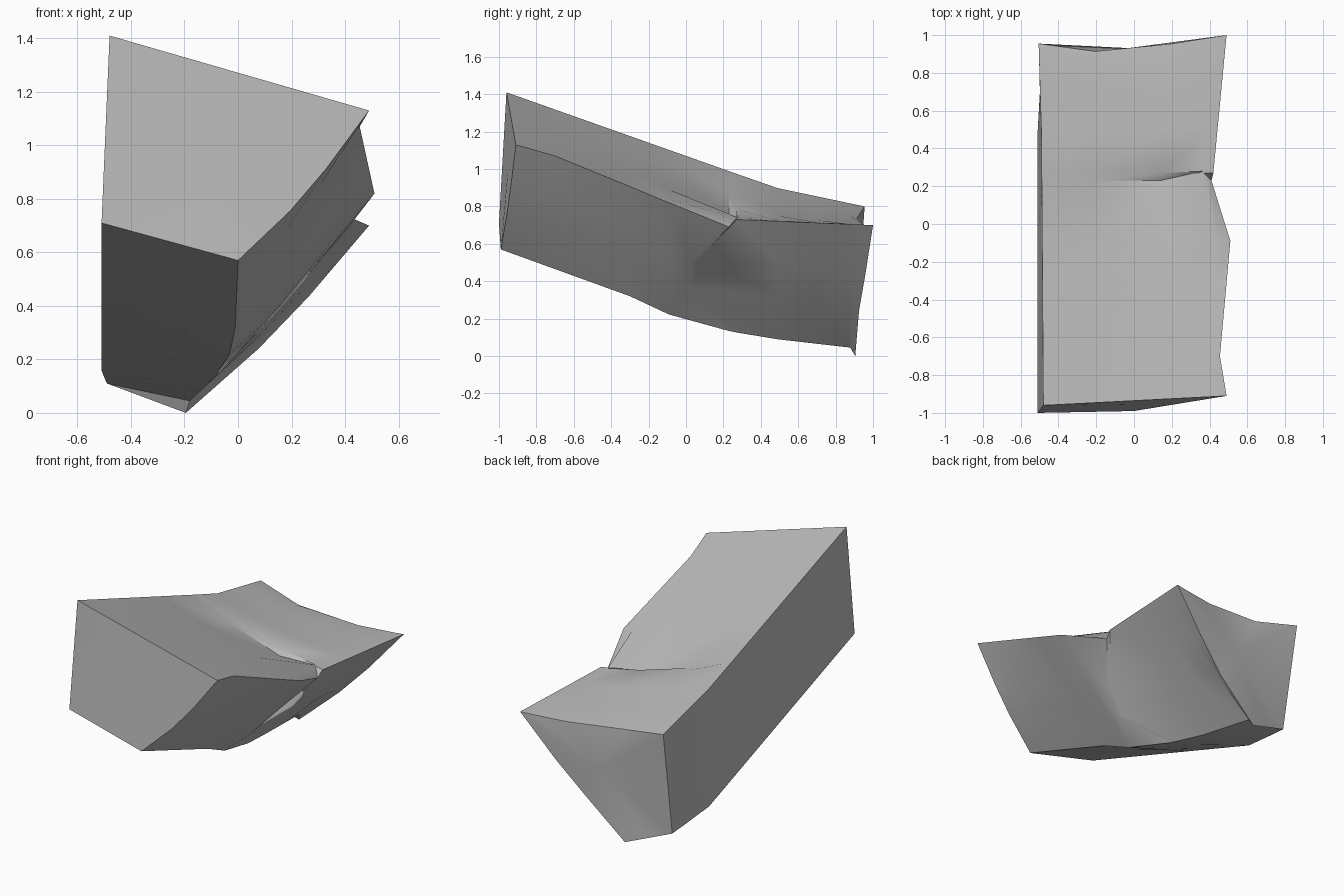
import bpy, bmesh, math
from mathutils import Vector

cube = bpy.data.objects.get("Cube")
if cube:
    bpy.data.objects.remove(cube, do_unlink=True)

# Long edges of the stone, each running from front to back
LEFT_TOP = [(-.48, -.96, 1.41), (-.49, .48, .90), (-.505, .955, .80)]
LEFT_BASE = [(-.51, -1, .71), (-.51, .5, .155), (-.49, .84, .11)]
RIGHT_TOP = [(.49, -.91, 1.13), (.455, -.7, 1.07), (.51, -.09, .82),
             (.41, .23, .69), (.42, .27, .73), (.49, 1, .70)]
RIGHT_BASE = [(0, -.99, .57), (-.01, -.3, .32), (-.04, 0, .18),
              (-.12, .4, .10), (-.18, .88, .045), (-.195, .905, 0)]
STATIONS = [-1, -.7, -.3, -.09, .23, .27, .49, .7, .88, 1]


def on_edge(points, y):
    """Point of an edge line at depth y, held at its ends."""
    pts = [Vector(p) for p in points]
    if y <= pts[0].y:
        return pts[0]
    for a, b in zip(pts, pts[1:]):
        if y <= b.y:
            return a.lerp(b, (y - a.y) / (b.y - a.y))
    return pts[-1]


def section(s):
    """Closed outline of the stone at station s."""
    lt, lb, rt, rb = (on_edge(e, s) for e in
                      (LEFT_TOP, LEFT_BASE, RIGHT_TOP, RIGHT_BASE))
    ring = [lt]
    # Slightly dished top, with a bowed back rim
    for f in (.3, .7, .93):
        p = lt.lerp(rt, f)
        p.z -= .02 * (s + 1) * math.sin(math.pi * f)
        if s == 1:
            p.y -= .055 * math.sin(math.pi * f ** .65)
        if s == .23 and f == .93:
            p = Vector((.365, .28, .74))   # apex of the notch
        ring.append(p)
    ring.append(rt)
    # Sloping right wall, with the slanted crack below the notch
    for f in (.33, .6):
        p = rt.lerp(rb, f)
        p.z -= .04 * abs(s) * math.sin(math.pi * f)
        if s in (.23, .27):
            p.y -= .25 * math.sin(math.pi * f * .85)
        if s == 1:
            p.y -= .03 * f
        ring.append(p)
    ring += [rb, rb.lerp(lb, .5), lb]
    return ring


# Loft the sections and close both ends
bm = bmesh.new()
rings = [[bm.verts.new(p) for p in section(s)] for s in STATIONS]
for a, b in zip(rings, rings[1:]):
    for i in range(len(a)):
        j = (i + 1) % len(a)
        bm.faces.new((a[i], a[j], b[j], b[i]))
for ring in (rings[0], rings[-1]):
    centre = bm.verts.new(sum((v.co for v in ring), Vector()) / len(ring))
    for i in range(len(ring)):
        bm.faces.new((ring[i], ring[(i + 1) % len(ring)], centre))
bmesh.ops.remove_doubles(bm, verts=bm.verts, dist=.0005)
bmesh.ops.recalc_face_normals(bm, faces=bm.faces)

mesh = bpy.data.meshes.new("stone_block")
bm.to_mesh(mesh)
bm.free()
stone = bpy.data.objects.new("stone_block", mesh)
bpy.context.collection.objects.link(stone)

# Plain grey stone
grey = bpy.data.materials.new("stone_grey")
grey.use_nodes = True
colour = (.5, .5, .5, 1)
grey.diffuse_color = colour
next(n for n in grey.node_tree.nodes
     if n.type == 'BSDF_PRINCIPLED').inputs["Base Color"].default_value = colour
mesh.materials.append(grey)

bpy.ops.object.select_all(action='DESELECT')
stone.select_set(True)
bpy.context.view_layer.objects.active = stone
bpy.ops.object.shade_smooth_by_angle(angle=math.radians(30))
